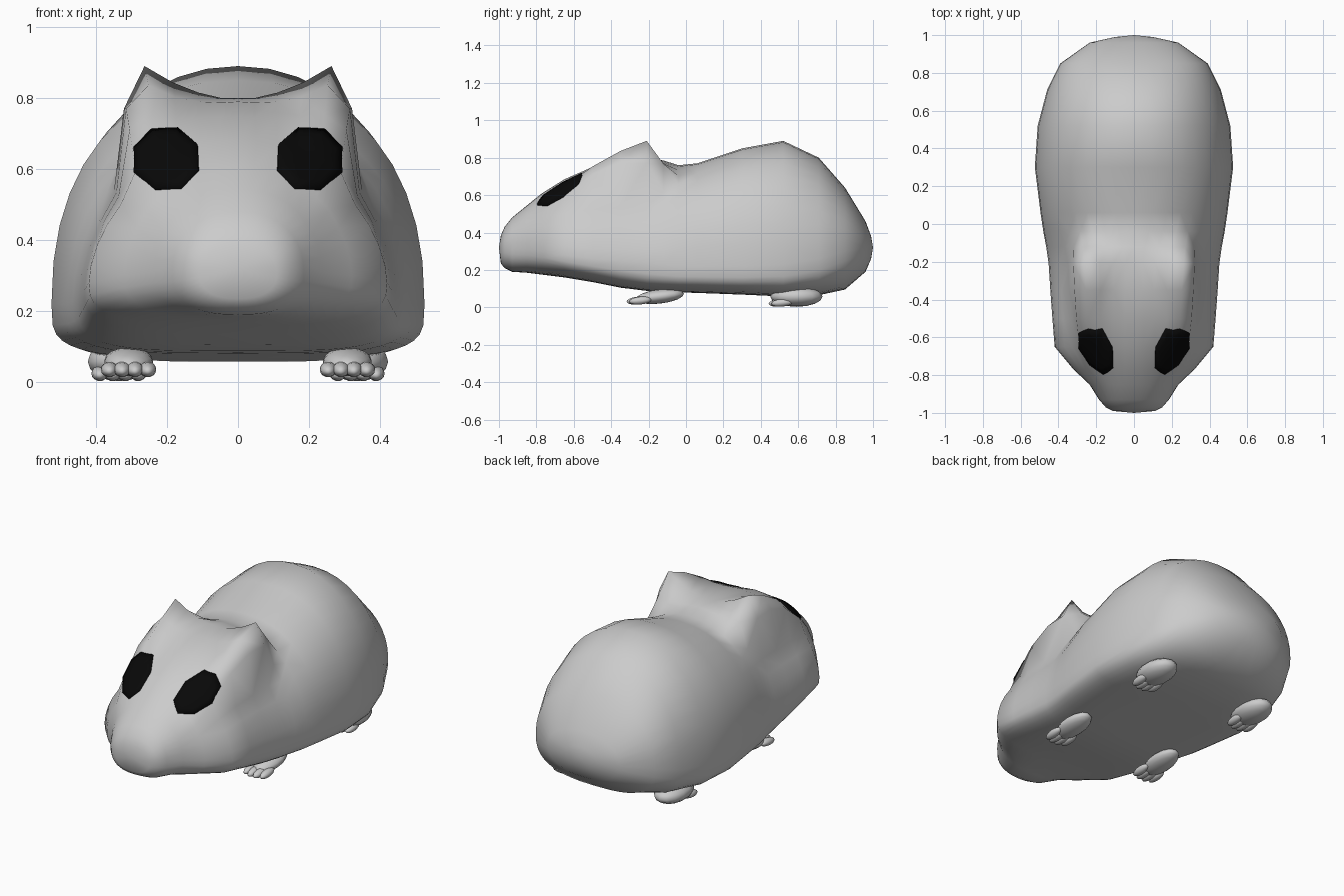
import bpy, bmesh, math
from mathutils import Vector, Matrix
from mathutils.bvhtree import BVHTree

if "Cube" in bpy.data.objects:
    bpy.data.objects.remove(bpy.data.objects["Cube"])


def material(name, v):
    m = bpy.data.materials.new(name)
    m.diffuse_color = (v, v, v, 1)
    m.use_nodes = True
    m.node_tree.nodes["Principled BSDF"].inputs["Base Color"].default_value = m.diffuse_color
    return m


FUR = material("grey fur", 0.6)
BLACK = material("eye black", 0.0025)


def finish(bm, name, mat):
    bmesh.ops.recalc_face_normals(bm, faces=bm.faces)
    me = bpy.data.meshes.new(name)
    for f in bm.faces:
        f.smooth = True
    bm.to_mesh(me)
    me.materials.append(mat)
    ob = bpy.data.objects.new(name, me)
    bpy.context.collection.objects.link(ob)
    return ob


# Body cross-sections: y, half width, bottom, top, widest height, upper and lower roundness
SECTIONS = [
    (-.99, .11, .235, .385, .31, 2.2, 2.4), (-.97, .15, .21, .43, .31, 2.2, 2.4),
    (-.93, .185, .19, .48, .31, 2.2, 2.5), (-.85, .235, .185, .545, .31, 2.1, 2.6),
    (-.77, .32, .175, .61, .30, 1.9, 2.8), (-.65, .42, .16, .685, .28, 1.75, 3),
    (-.5, .432, .135, .75, .26, 1.7, 3.3), (-.35, .443, .105, .79, .25, 1.65, 3.6),
    (-.21, .452, .088, .80, .24, 1.65, 4), (-.12, .465, .083, .785, .23, 1.8, 4),
    (-.04, .48, .08, .76, .22, 2.05, 4), (.06, .495, .077, .77, .22, 2.25, 4),
    (.3, .525, .068, .85, .22, 2.25, 4), (.52, .51, .058, .89, .23, 2.12, 3.8),
    (.71, .46, .065, .80, .26, 2.15, 3.2), (.85, .39, .095, .64, .30, 2.2, 2.7),
    (.96, .235, .19, .46, .32, 2.1, 2.3), (.99, .1, .26, .38, .32, 2.0, 2)]
SIDES = 40
# Ear ridge along each side of the head: y, ridge height, strength
RIDGE = [(-.8, .57, 0), (-.65, .70, .3), (-.5, .79, .75), (-.35, .845, .95),
         (-.21, .89, 1), (-.12, .80, .75), (-.04, .76, 0)]


def raise_ear(x, y, z):
    for (y0, h0, s0), (y1, h1, s1) in zip(RIDGE, RIDGE[1:]):
        if y0 <= y <= y1:
            t = (y - y0) / (y1 - y0)
            h, s = h0 + (h1 - h0) * t, s0 + (s1 - s0) * t
            ax = abs(x)
            inner = min(1, max(0, (ax - .03) / .2))
            outer = min(1, max(0, (.32 - ax) / .04))
            lift = max(0, h - z) * s * inner * outer
            return x * (1 + .5 * lift), z + lift
    return x, z


bm = bmesh.new()
rings = []
for y, w, zb, zt, zw, n_up, n_low in SECTIONS:
    ring = []
    for i in range(SIDES):
        a = 2 * math.pi * i / SIDES
        c, s = math.cos(a), math.sin(a)
        e = 2 / (n_up if s >= 0 else n_low)
        x = w * math.copysign(abs(c) ** e, c)
        z = zw + (zt - zw if s >= 0 else zw - zb) * math.copysign(abs(s) ** e, s)
        if z > .45:
            x, z = raise_ear(x, y, z)
        ring.append(bm.verts.new((x, y, z)))
    rings.append(ring)
for r0, r1 in zip(rings, rings[1:]):
    for i in range(SIDES):
        j = (i + 1) % SIDES
        bm.faces.new((r0[i], r0[j], r1[j], r1[i]))
for ring, y in ((rings[0], -1.0), (rings[-1], 1.0)):
    tip = bm.verts.new((0, y, .32))
    for i in range(SIDES):
        bm.faces.new((ring[i], ring[(i + 1) % SIDES], tip))
bmesh.ops.recalc_face_normals(bm, faces=bm.faces)
bmesh.ops.triangulate(bm, faces=bm.faces)
bm.normal_update()
tree = BVHTree.FromBMesh(bm)
finish(bm, "body", FUR)
bm.free()

# Eyes: shallow eight-sided domes lying on the face
EYE_SIDES = 16
for side, label in ((-1, "left"), (1, "right")):
    bm = bmesh.new()

    def on_face(r, i, lift):
        a = math.radians(20 + 22.5 * i)
        if i % 2:
            r *= math.cos(math.radians(22.5))
        x = side * (.2 + .096 * r * math.cos(a))
        z = .626 + .09 * r * math.sin(a)
        hit, nor, _, _ = tree.ray_cast(Vector((x, -2, z)), Vector((0, 1, 0)))
        if nor.y > 0:
            nor = -nor
        return bm.verts.new(hit + nor * lift)

    loops = [[on_face(r, i, lift) for i in range(EYE_SIDES)]
             for r, lift in ((1, -.004), (1, .009), (.75, .014), (.5, .017), (.25, .018))]
    for l0, l1 in zip(loops, loops[1:]):
        for i in range(EYE_SIDES):
            j = (i + 1) % EYE_SIDES
            bm.faces.new((l0[i], l0[j], l1[j], l1[i]))
    bm.faces.new(loops[-1])
    finish(bm, label + "_eye", BLACK)
    bm.free()


def blob(bm, loc, size, tilt=0):
    m = (Matrix.Translation(loc) @ Matrix.Rotation(tilt, 4, 'X')
         @ Matrix.Diagonal((*size, 1)))
    bmesh.ops.create_uvsphere(bm, u_segments=14, v_segments=8, radius=1, matrix=m)


# Feet: a pad sunk into the belly, with four toes pointing forward
for side, label in ((-1, "left"), (1, "right")):
    for pos, cx, cy, cz, size, reach in (
            ("front", .308, -.14, .058, (.07, .13, .038), .125),
            ("back", .335, .59, .058, (.09, .14, .055), .095)):
        bm = bmesh.new()
        blob(bm, (side * cx, cy, cz), size, .12 if pos == "front" else 0)
        for i in range(4):
            t = i - 1.5
            blob(bm, (side * (cx + t * .036), cy - reach + abs(t) * .014,
                      .036 if pos == "front" else .025), (.024, .06, .021), .1)
        finish(bm, f"{pos}_{label}_foot", FUR)
        bm.free()
